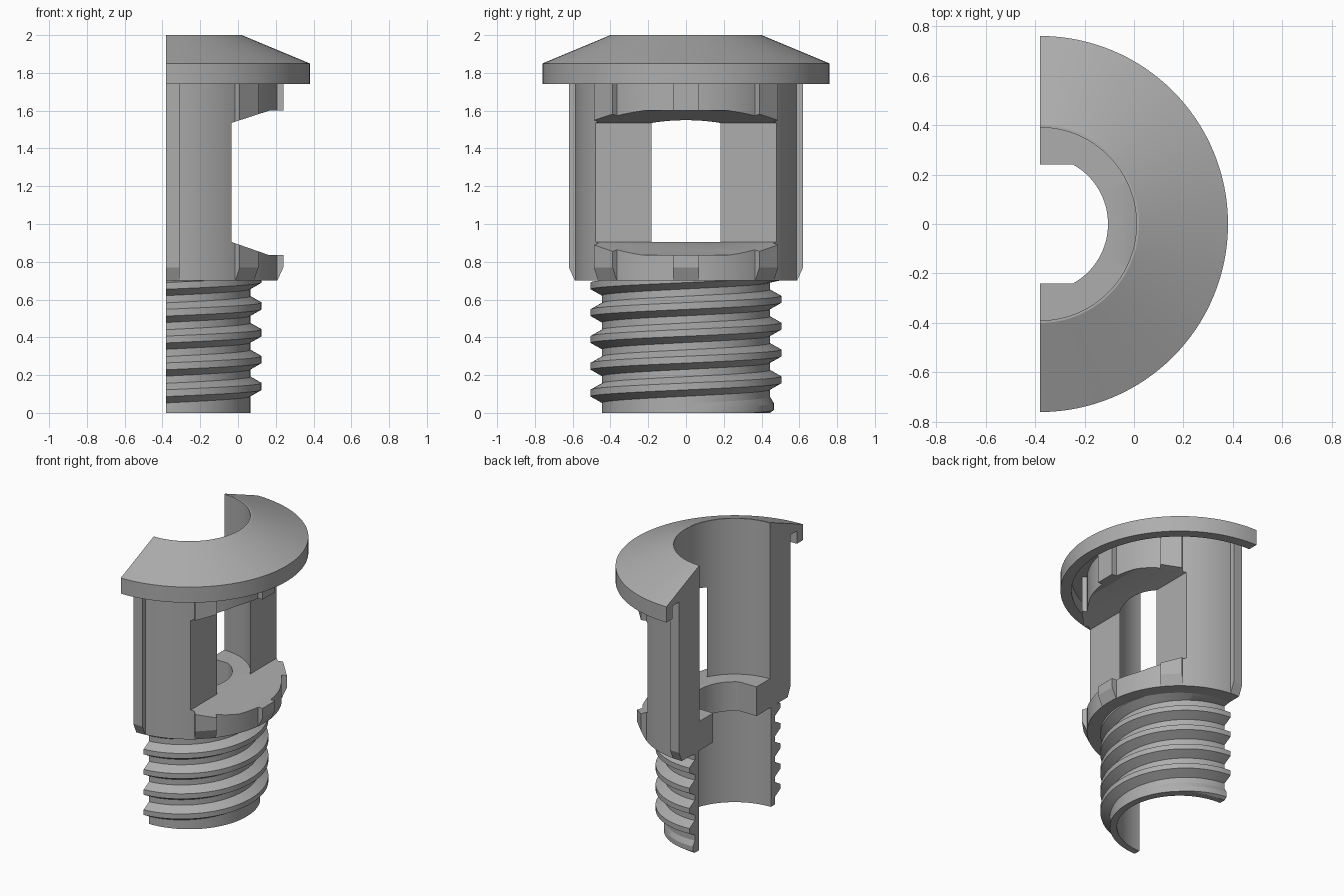
import bpy, bmesh, math
from mathutils import Matrix, Vector

if "Cube" in bpy.data.objects:
    bpy.data.objects.remove(bpy.data.objects["Cube"])

AXIS_X = -0.38          # the part is a half section around this vertical axis
PITCH = 0.142

grey = bpy.data.materials.new("plain_grey")
grey.diffuse_color = (0.42, 0.42, 0.42, 1)
grey.use_nodes = True
grey.node_tree.nodes["Principled BSDF"].inputs["Base Color"].default_value = grey.diffuse_color


def finish(name, bm):
    bmesh.ops.recalc_face_normals(bm, faces=bm.faces)
    me = bpy.data.meshes.new(name)
    bm.to_mesh(me)
    bm.free()
    me.materials.append(grey)
    ob = bpy.data.objects.new(name, me)
    bpy.context.collection.objects.link(ob)
    return ob


def prism(name, pts, vec, matrix=Matrix()):
    """Extrude a closed polygon along vec."""
    bm = bmesh.new()
    face = bm.faces.new([bm.verts.new(p) for p in pts])
    ext = bmesh.ops.extrude_face_region(bm, geom=[face])
    new = [v for v in ext["geom"] if isinstance(v, bmesh.types.BMVert)]
    bmesh.ops.translate(bm, vec=vec, verts=new)
    bmesh.ops.transform(bm, matrix=matrix, verts=bm.verts)
    return finish(name, bm)


def combine(ob, tool, operation):
    mod = ob.modifiers.new("shape", 'BOOLEAN')
    mod.object, mod.operation, mod.solver = tool, operation, 'EXACT'
    activate(ob)
    bpy.ops.object.modifier_apply(modifier=mod.name)
    bpy.data.objects.remove(tool)


def activate(ob):
    bpy.ops.object.select_all(action='DESELECT')
    ob.select_set(True)
    bpy.context.view_layer.objects.active = ob


# Body: flange with grooved underside, barrel, inner ledge and threaded neck
profile = [(0, .905), (.39, .905), (.39, 2), (.4, 2), (.76, 1.85), (.76, 1.74),
           (.69, 1.74), (.69, 1.83), (.59, 1.83), (.59, .7), (.445, .7),
           (.445, 0), (.4, 0), (.4, .7), (0, .7)]
bm = bmesh.new()
vs = [bm.verts.new((AXIS_X + r, 0, z)) for r, z in profile]
edges = [bm.edges.new(p) for p in zip(vs, vs[1:])]
bmesh.ops.spin(bm, geom=vs + edges, cent=(AXIS_X, 0, 0), axis=(0, 0, 1),
               angle=math.tau, steps=128)
bmesh.ops.remove_doubles(bm, verts=bm.verts, dist=1e-4)
body = finish("body", bm)

# Upright ribs around the barrel
for deg in (-90, -45, 0, 45, 90):
    place = Matrix.Translation((AXIS_X, 0, 0)) @ Matrix.Rotation(math.radians(deg), 4, 'Z')
    rib = prism("rib", [(r, -.07, z) for r, z in
                        [(.5, .7), (.588, .7), (.62, .77), (.62, 1.87), (.5, 1.87)]],
                Vector((0, .14, 0)), place)
    combine(body, rib, 'UNION')

# Side window with sloping sill and lintel
window = prism("window_cutter", [(x, -.8, z) for x, z in
               [(-.035, .905), (.165, .835), (.6, .835), (.6, 1.6),
                (.165, 1.6), (-.035, 1.535)]], Vector((0, 1.6, 0)))
combine(body, window, 'DIFFERENCE')

# Flat-sided hole through the ledge
flat = math.asin(.24 / .275)
arc = [-flat + 2 * flat * i / 32 for i in range(33)]
hole = [(AXIS_X + .275 * math.cos(a), .275 * math.sin(a), .6) for a in arc]
hole += [(AXIS_X - .275, .24, .6), (AXIS_X - .275, -.24, .6)]
combine(body, prism("hole_cutter", hole, Vector((0, 0, .4))), 'DIFFERENCE')

# Section plane removes the far half
half = prism("half_cutter", [(AXIS_X - 1, y, z) for y, z in
             [(-1, -.5), (1, -.5), (1, 2.5), (-1, 2.5)]], Vector((1, 0, 0)))
combine(body, half, 'DIFFERENCE')

# Helical thread, one half turn per pitch
bm = bmesh.new()
for k in range(-1, 5):
    rows = []
    for i in range(49):
        a = -math.pi / 2 + math.pi * i / 48
        if k < 0 and a < 0.05:
            continue                              # lead-in starts at the lower rim
        z = .14 + PITCH * (k + a / math.tau)
        crest = .505 if k >= 0 else .445 + .02 * a / (math.pi / 2)
        row = []
        for r, dz in [(.43, -.052), (.445, -.052), (crest, -.018),
                      (crest, .018), (.445, .052), (.43, .052)]:
            zz = min(max(z + dz, 0), .702)
            row.append(bm.verts.new((AXIS_X + r * math.cos(a), r * math.sin(a), zz)))
        rows.append(row)
    for p, q in zip(rows, rows[1:]):
        for j in range(6):
            n = (j + 1) % 6
            bm.faces.new((p[j], p[n], q[n], q[j]))
    bm.faces.new(rows[0])
    bm.faces.new(rows[-1])
thread = finish("screw_thread", bm)

for ob in (body, thread):
    activate(ob)
    bpy.ops.object.shade_smooth_by_angle(angle=math.radians(20))
